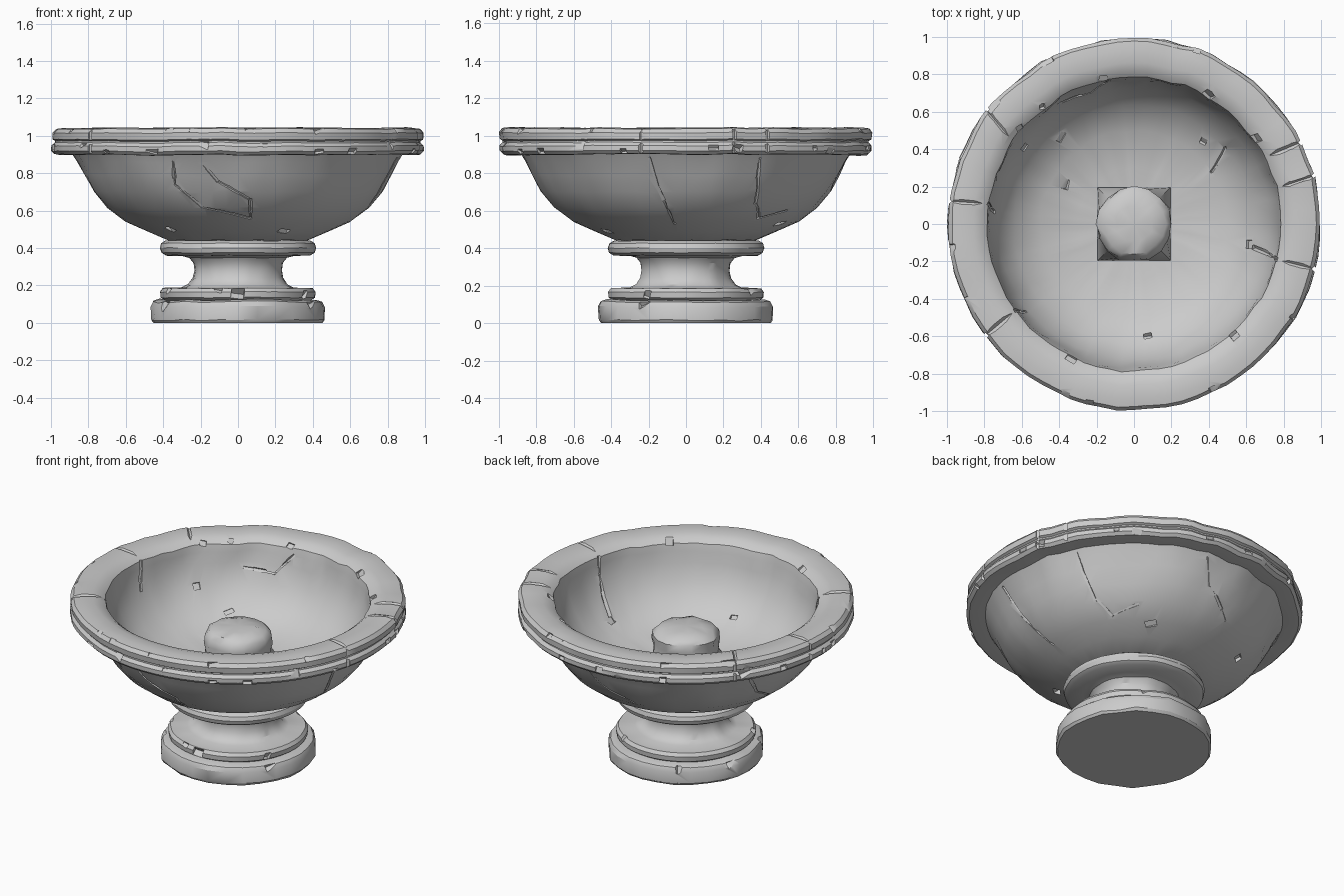
import bpy, bmesh, math, random
from mathutils import Vector, Matrix, noise

if "Cube" in bpy.data.objects:
    bpy.data.objects.remove(bpy.data.objects["Cube"])

random.seed(7)
OUTER = [(.37, .44), (.48, .487), (.60, .54), (.70, .615), (.77, .70), (.82, .79), (.855, .86), (.88, .90)]
INNER = [(.30, .54), (.50, .58), (.64, .66), (.725, .78), (.765, .89), (.775, .96), (.785, 1.005)]


def finish(name, bm):
    bmesh.ops.recalc_face_normals(bm, faces=bm.faces)
    me = bpy.data.meshes.new(name)
    bm.to_mesh(me)
    bm.free()
    ob = bpy.data.objects.new(name, me)
    bpy.context.collection.objects.link(ob)
    return ob


def lathe(name, prof, n, rough=0.0, scale=6.0):
    """Closed solid of revolution; the profile starts and ends on the axis."""
    bm = bmesh.new()
    rings = []
    for r, z in prof:
        if r == 0:
            rings.append([bm.verts.new((0, 0, z))])
            continue
        ring = []
        for i in range(n):
            a = 2 * math.pi * i / n
            d = Vector((math.cos(a), math.sin(a), 0))
            k = rough * noise.noise(d * scale + Vector((0, 0, z * 5)))
            p = d * (r + k)
            p.z = z + (k * .5 if z > .01 else 0)
            ring.append(bm.verts.new(p))
        rings.append(ring)
    for A, B in zip(rings, rings[1:]):
        for i in range(n):
            j = (i + 1) % n
            vs = [A[i % len(A)], A[j % len(A)], B[j % len(B)], B[i % len(B)]]
            bm.faces.new(list(dict.fromkeys(vs)))
    return finish(name, bm)


def polar(deg, r, z):
    a = math.radians(deg)
    return Vector((r * math.cos(a), r * math.sin(a), z))


def box(bm, loc, rot, size):
    bmesh.ops.create_cube(bm, size=1, matrix=Matrix.Translation(loc) @ rot.to_4x4() @ Matrix.Diagonal((*size, 1)))


def chip(bm, deg, r, z, s):
    rot = Matrix.Rotation(math.radians(deg), 3, 'Z') @ Matrix.Rotation(random.uniform(.4, 1.1), 3, 'Y') \
        @ Matrix.Rotation(random.uniform(-.5, .5), 3, 'X')
    box(bm, polar(deg, r, z), rot, (s, s * random.uniform(.9, 1.8), s * random.uniform(.8, 1.2)))


def bar(bm, p, q, w):
    """Diamond-section groove cutter from p to q."""
    box(bm, (p + q) / 2, (q - p).to_track_quat('X', 'Z').to_matrix() @ Matrix.Rotation(.785, 3, 'X'),
        ((q - p).length + w, w, w))


def radius_at(prof, z):
    for (r0, z0), (r1, z1) in zip(prof, prof[1:]):
        if z <= z1:
            return r0 + (r1 - r0) * (z - z0) / (z1 - z0)
    return prof[-1][0]


def crack(bm, prof, pts, w):
    P = []
    for (a0, z0), (a1, z1) in zip(pts, pts[1:]):
        for k in range(3):
            t = k / 3
            z = z0 + (z1 - z0) * t
            P.append(polar(a0 + (a1 - a0) * t, radius_at(prof, z), z))
    P.append(polar(pts[-1][0], radius_at(prof, pts[-1][1]), pts[-1][1]))
    for p, q in zip(P, P[1:]):
        bar(bm, p, q, w * random.uniform(.6, 1.3))


def carve(ob, bm):
    cutter = finish(ob.name + "_cutter", bm)
    mod = ob.modifiers.new("Chips", 'BOOLEAN')
    mod.object, mod.operation, mod.solver, mod.use_self = cutter, 'DIFFERENCE', 'EXACT', True
    bpy.context.view_layer.objects.active = ob
    bpy.ops.object.modifier_apply(modifier=mod.name)
    bpy.data.objects.remove(cutter)


def smooth(ob, deg=32):
    bpy.ops.object.select_all(action='DESELECT')
    ob.select_set(True)
    bpy.context.view_layer.objects.active = ob
    bpy.ops.object.shade_smooth_by_angle(angle=math.radians(deg))


# Bowl with double-banded rim
rim = [(.935, .898), (.975, .90), (.993, .918), (.993, .945), (.975, .963), (.975, .972), (.99, .98),
       (.993, 1.015), (.975, 1.037), (.93, 1.043), (.86, 1.04), (.815, 1.027)]
bowl = lathe("bowl", [(0, .44)] + OUTER + rim + INNER[::-1] + [(0, .53)], 72, .016)

cuts = bmesh.new()
# Grooves running across the rim
for a0, a1, w in [(27, 26, .022), (14, 15, .018), (-14, -14, .02), (216, 217, .024), (172, 173, .018), (146, 142, .016)]:
    bar(cuts, polar(a0, .77, 1.04), polar(a1, 1.02, 1.043), w)
    bar(cuts, polar(a1, .995, .89), polar(a1, .995, 1.05), w)
# Chips along the outer top edge, lower lip and inner edge
for a in (77, 70, 40, -30, -64, -87, 248, 256, 205, 188, 140, 118):
    chip(cuts, a, .995, 1.04, random.uniform(.03, .055))
for a in range(4, 360, 17):
    chip(cuts, a + random.uniform(-6, 6), 1.0, random.choice((.91, .935, .96)), random.uniform(.025, .05))
for a in (140, 60, 102, 128, 245, 312, 35):
    chip(cuts, a, .79, 1.02, random.uniform(.03, .05))
# Cracks on the outside of the bowl
for pts in ([(246, .86), (245, .74), (254, .62), (276, .56), (275, .66), (262, .76), (257, .85)],
            [(27, .88), (28, .78), (31, .64), (38, .56), (52, .60)],
            [(-13, .88), (-11, .72), (-6, .53)],
            [(80, .88), (84, .74), (100, .62)], [(150, .87), (158, .7), (175, .58)]):
    crack(cuts, OUTER, pts, .014)
# Cracks and flaked spots on the inside
for pts in ([(-14, 1.0), (-13, .85), (-11, .68)], [(216, 1.0), (219, .82)], [(100, .96), (108, .84), (122, .86)],
            [(40, .66), (34, .58)], [(172, 1.0), (175, .84)]):
    crack(cuts, INNER, pts, .018)
for a, r, z in [(50, .57, .63), (130, .60, .65), (150, .42, .575), (277, .60, .64), (-10, .62, .66), (145, .71, .78)]:
    chip(cuts, a, r, z, .035)
for a, z in [(225, .5), (300, .49), (60, .53), (130, .56)]:
    chip(cuts, a, radius_at(OUTER, z), z, .04)
carve(bowl, cuts)
smooth(bowl)

# Pedestal: collar, waisted stem and lower ring
stem = lathe("pedestal_stem", [(0, .11), (.39, .12), (.412, .135), (.415, .165), (.40, .185), (.30, .188), (.265, .205),
                               (.242, .24), (.235, .28), (.24, .32), (.262, .348), (.30, .358), (.385, .36), (.41, .375),
                               (.418, .40), (.41, .425), (.385, .44), (0, .45)], 48, .008, 3)
cuts = bmesh.new()
for a, r, z, s in [(270, .42, .16, .06), (205, .41, .18, .04), (255, .41, .18, .03), (330, .42, .15, .04), (60, .41, .18, .04)]:
    chip(cuts, a, r, z, s)
carve(stem, cuts)
smooth(stem)

# Worn round foot slab
foot = lathe("foot_slab", [(0, 0), (.452, 0), (.463, .015), (.464, .085), (.45, .112), (.42, .122), (0, .125)], 28, .02, 3)
cuts = bmesh.new()
for a, s in [(212, .06), (330, .05), (20, .03), (120, .05), (160, .04)]:
    chip(cuts, a, .47, .11, s)
carve(foot, cuts)
smooth(foot)

# Broken centre stump: square root flaring out of a rough rounded column
bm = bmesh.new()
n, rings = 16, []
for r, z, square in [(.195, .50, 1), (.195, .56, 1), (.196, .68, 0), (.205, .74, 0), (.20, .785, 0), (.17, .815, 0), (.10, .83, 0)]:
    ring = []
    for i in range(n):
        a = 2 * math.pi * i / n
        c, s = math.cos(a), math.sin(a)
        k = r / max(abs(c), abs(s)) if square else r + random.uniform(-.012, .006)
        ring.append(bm.verts.new((k * c, k * s, z + (0 if square else random.uniform(-.006, .006)))))
    if rings:
        for i in range(n):
            j = (i + 1) % n
            bm.faces.new((rings[-1][i], rings[-1][j], ring[j], ring[i]))
    rings.append(ring)
bm.faces.new(rings[0])
tip = bm.verts.new((0, 0, .834))
for i in range(n):
    bm.faces.new((rings[-1][i], rings[-1][(i + 1) % n], tip))
smooth(finish("centre_stump", bm), 40)
